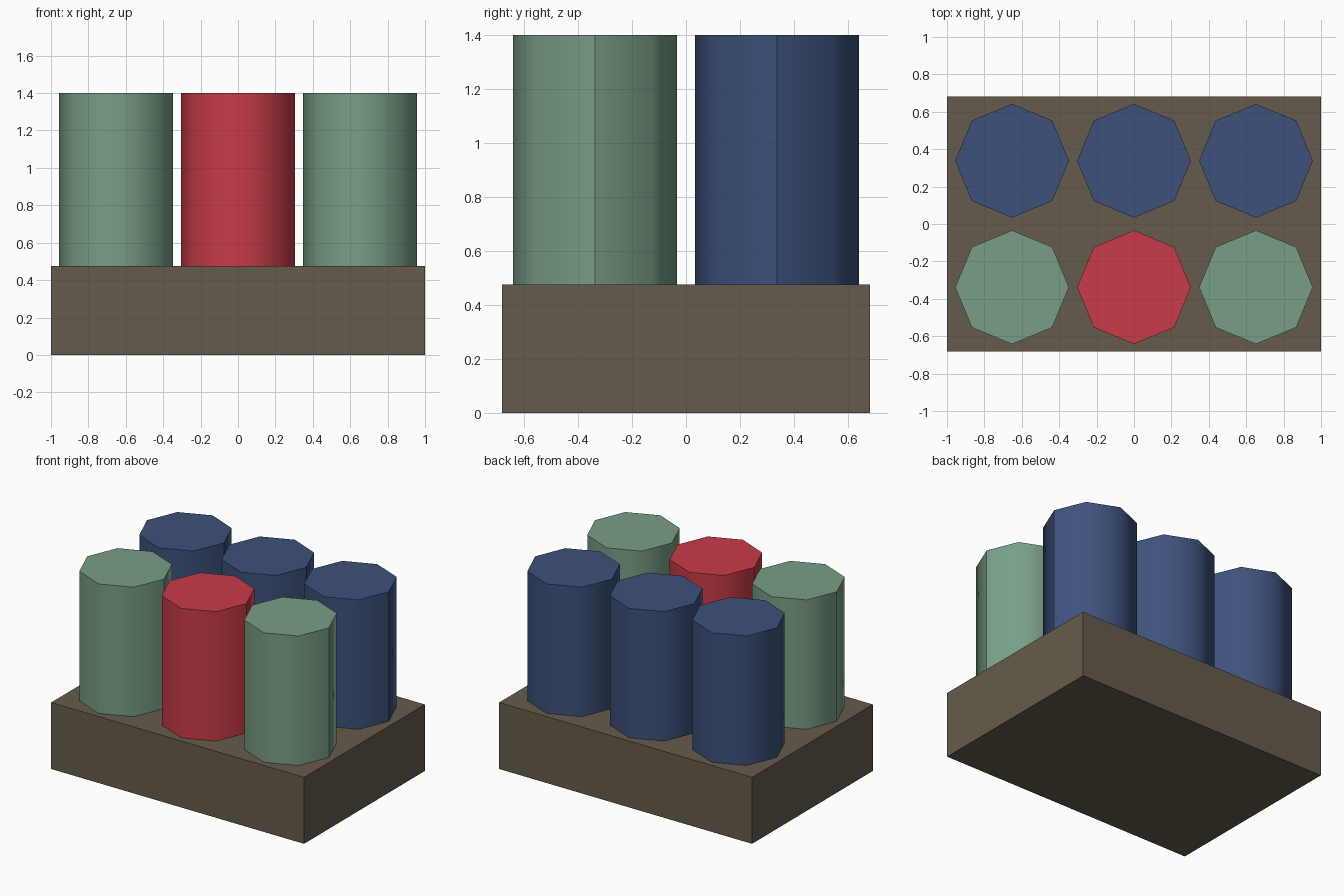
import bpy
import math

default = bpy.data.objects.get("Cube")
if default:
    bpy.data.objects.remove(default, do_unlink=True)

BASE_H = 0.475
TOP = 1.40
RADIUS = 0.304
SPACING = 0.652
ROW_Y = 0.338


def material(name, rgb):
    mat = bpy.data.materials.new(name)
    mat.use_nodes = True
    color = (*rgb, 1.0)
    mat.diffuse_color = color
    mat.node_tree.nodes["Principled BSDF"].inputs["Base Color"].default_value = color
    return mat


brown = material("brown", (0.130, 0.105, 0.072))
green = material("sage green", (0.191, 0.342, 0.235))
blue = material("navy blue", (0.047, 0.083, 0.198))
red = material("red", (0.578, 0.044, 0.063))

# Base block
bpy.ops.mesh.primitive_cube_add(size=1, location=(0, 0, BASE_H / 2))
base = bpy.context.object
base.name = "base_block"
base.scale = (2.0, 1.364, BASE_H)
bpy.ops.object.transform_apply(location=False, rotation=False, scale=True)
base.data.materials.append(brown)


def column(name, x, y, mat):
    """Eight-sided column with smooth sides, flat caps and one hard seam facing +x."""
    bpy.ops.mesh.primitive_cylinder_add(vertices=8, radius=RADIUS, depth=TOP - BASE_H,
                                        location=(x, y, (TOP + BASE_H) / 2))
    obj = bpy.context.object
    obj.name = name
    obj.data.materials.append(mat)
    bpy.ops.object.shade_smooth_by_angle(angle=math.radians(60))
    verts = obj.data.vertices
    for edge in obj.data.edges:
        if all(verts[i].co.x > RADIUS * 0.99 for i in edge.vertices):
            edge.use_edge_sharp = True


# Two rows of three columns
for side, sx in (("right", -1), ("middle", 0), ("left", 1)):
    column(f"front_{side}_column", sx * SPACING, -ROW_Y, green if sx else red)
    column(f"back_{side}_column", sx * SPACING, ROW_Y, blue)
